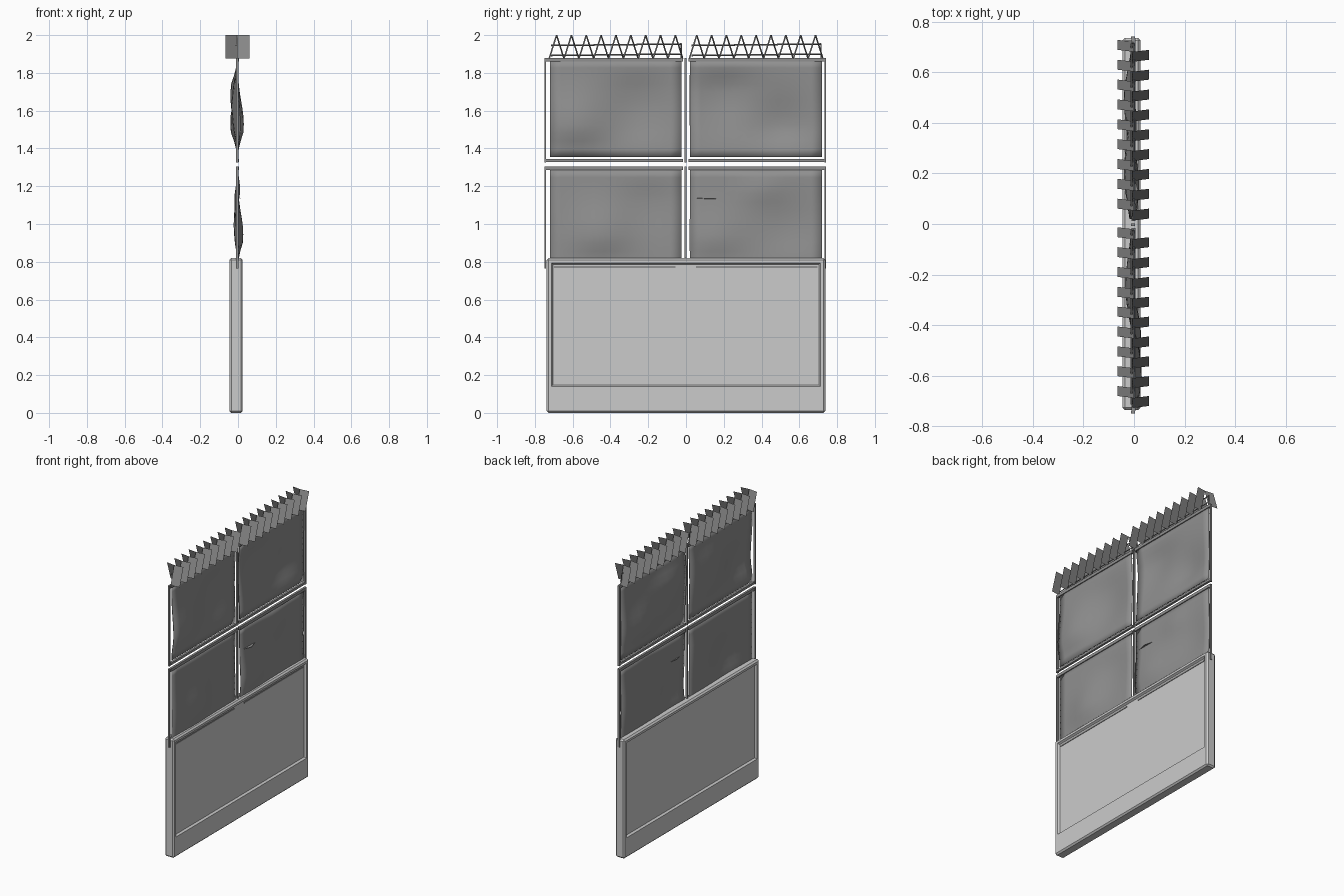
import bpy, bmesh, math
from mathutils import Vector

cube = bpy.data.objects.get("Cube")
if cube:
    bpy.data.objects.remove(cube, do_unlink=True)


def material(name, value):
    m = bpy.data.materials.new(name)
    m.use_nodes = True
    color = (value, value, value, 1)
    m.diffuse_color = color
    m.node_tree.nodes["Principled BSDF"].inputs["Base Color"].default_value = color
    return m


concrete = material("light concrete grey", 0.60)
steel = material("dull steel grey", 0.28)
wire_grey = material("wire grey", 0.26)


def finish(name, bm, mat, smooth=False):
    me = bpy.data.meshes.new(name)
    bm.to_mesh(me)
    bm.free()
    me.materials.append(mat)
    for p in me.polygons:
        p.use_smooth = smooth
    ob = bpy.data.objects.new(name, me)
    bpy.context.collection.objects.link(ob)
    return ob


def box(name, lo, hi, mat):
    bm = bmesh.new()
    bmesh.ops.create_cube(bm, size=1)
    lo, hi = Vector(lo), Vector(hi)
    for v in bm.verts:
        v.co = Vector([(lo[i] + hi[i]) / 2 + v.co[i] * (hi[i] - lo[i]) for i in range(3)])
    return finish(name, bm, mat)


# Concrete base with a recessed panel on both broad sides
def concrete_base():
    bm = bmesh.new()
    bmesh.ops.create_cube(bm, size=1)
    for v in bm.verts:
        v.co = Vector((-0.01 + v.co.x * 0.07, v.co.y * 1.475, 0.41 + v.co.z * 0.82))
    bmesh.ops.bevel(bm, geom=bm.edges[:], offset=0.01, segments=1, affect='EDGES')
    broad = sorted(bm.faces, key=lambda f: -f.calc_area())[:2]
    bmesh.ops.inset_individual(bm, faces=broad, thickness=0.022)
    for f in broad:
        for v in f.verts:
            if v.co.z < 0.4:
                v.co.z = 0.14
    bmesh.ops.inset_individual(bm, faces=broad, thickness=0.011, depth=-0.014)
    finish("concrete_base", bm, concrete)


concrete_base()


# Dented sheet: each dent is (y, z, depth, spread)
def sheet(name, y0, y1, z0, z1, dents, n=12):
    bm = bmesh.new()
    bmesh.ops.create_grid(bm, x_segments=n, y_segments=n, size=0.5)
    for v in bm.verts:
        u, w = v.co.x + 0.5, v.co.y + 0.5
        y, z = y0 + u * (y1 - y0), z0 + w * (z1 - z0)
        edge = min(1, 4 * w, 4 * (1 - w))
        x = sum(d * math.exp(-((y - a) ** 2 + (z - b) ** 2) / s ** 2) for a, b, d, s in dents)
        v.co = (-0.003 + x * edge, y, z)
    ob = finish(name, bm, steel, True)
    mod = ob.modifiers.new("thickness", 'SOLIDIFY')
    mod.thickness = 0.004
    mod.offset = 0


sheet("upper_front_sheet", -0.72, -0.025, 1.355, 1.87,
      [(-0.58, 1.53, 0.033, 0.16), (-0.25, 1.62, -0.03, 0.18)])
sheet("upper_back_sheet", 0.02, 0.72, 1.355, 1.87,
      [(0.5, 1.53, -0.035, 0.15), (0.2, 1.68, -0.035, 0.18)])
sheet("lower_front_sheet", -0.72, -0.025, 0.77, 1.29,
      [(-0.45, 0.95, 0.03, 0.15), (-0.2, 1.1, -0.015, 0.15)])
sheet("lower_back_sheet", 0.02, 0.72, 0.77, 1.29,
      [(0.4, 1.22, 0.02, 0.1), (0.15, 0.92, 0.022, 0.14), (0.55, 1.0, -0.018, 0.15)])

# Bent flap of the torn sheet
bm = bmesh.new()
bm.faces.new([bm.verts.new(c) for c in
              ((0, 0.05, 1.137), (0.02, 0.12, 1.132), (0, 0.19, 1.135), (-0.015, 0.12, 1.137))])
finish("torn_flap", bm, steel)

# Thin frame posts and rails around the sheets
for tier, z0, z1 in (("lower", 0.765, 1.305), ("upper", 1.325, 1.88)):
    for side, y in (("front", -0.745), ("middle", -0.003), ("back", 0.737)):
        box(f"{tier}_{side}_post", (-0.011, y - 0.005, z0), (0.003, y + 0.005, z1), steel)
    for side, y0, y1 in (("front", -0.74, -0.015), ("back", 0.012, 0.735)):
        box(f"{tier}_{side}_top_rail", (-0.01, y0, z1 - 0.02), (0.005, y1, z1), steel)
        if tier == "upper":
            box(f"{tier}_{side}_bottom_rail", (-0.01, y0, z0 + 0.004),
                (0.005, y1, z0 + 0.02), steel)
        else:
            box(f"{tier}_{side}_bottom_rail", (0.0, y0 + 0.04, z0 + 0.002),
                (0.014, y1 - 0.04, z0 + 0.012), steel)


# Flat zigzag coil: rising strips on one side, falling strips on the other
def coil(name, y_start, turns):
    bm = bmesh.new()
    step = 0.0393
    lo, hi = 1.875, 2.0
    for i in range(turns):
        top = y_start - (2 * i + 1) * step
        for s, foot in ((-1, top + step), (1, top - step)):
            x0, x1 = (-0.065, 0.0) if s < 0 else (-0.005, 0.06)
            skew = 0.004 * s
            quad = ((x0, foot - skew, lo), (x1, foot + skew, lo),
                    (x1, top + skew, hi), (x0, top - skew, hi))
            bm.faces.new([bm.verts.new(c) for c in quad])
    finish(name, bm, wire_grey)


coil("back_wire_coil", 0.725, 9)
coil("front_wire_coil", -0.017, 9)


# Straight support wires through the coils
def wire(name, a, b, radius=0.004):
    cu = bpy.data.curves.new(name, 'CURVE')
    cu.dimensions = '3D'
    cu.bevel_depth = radius
    cu.bevel_resolution = 0
    cu.use_fill_caps = True
    sp = cu.splines.new('POLY')
    sp.points.add(1)
    for p, c in zip(sp.points, (a, b)):
        p.co = (*c, 1)
    cu.materials.append(wire_grey)
    bpy.context.collection.objects.link(bpy.data.objects.new(name, cu))


for side, y0, y1 in (("front", -0.715, -0.025), ("back", 0.03, 0.715)):
    wire(f"{side}_high_wire", (-0.01, y0, 1.945), (-0.01, y1, 1.953))
    wire(f"{side}_low_wire", (0.0, y0, 1.892), (0.0, y1, 1.9))
    # Small tie holding the wires at the end of each coil
    wire(f"{side}_wire_tie", (-0.005, y1, 1.87), (-0.01, y1, 1.955), 0.003)
